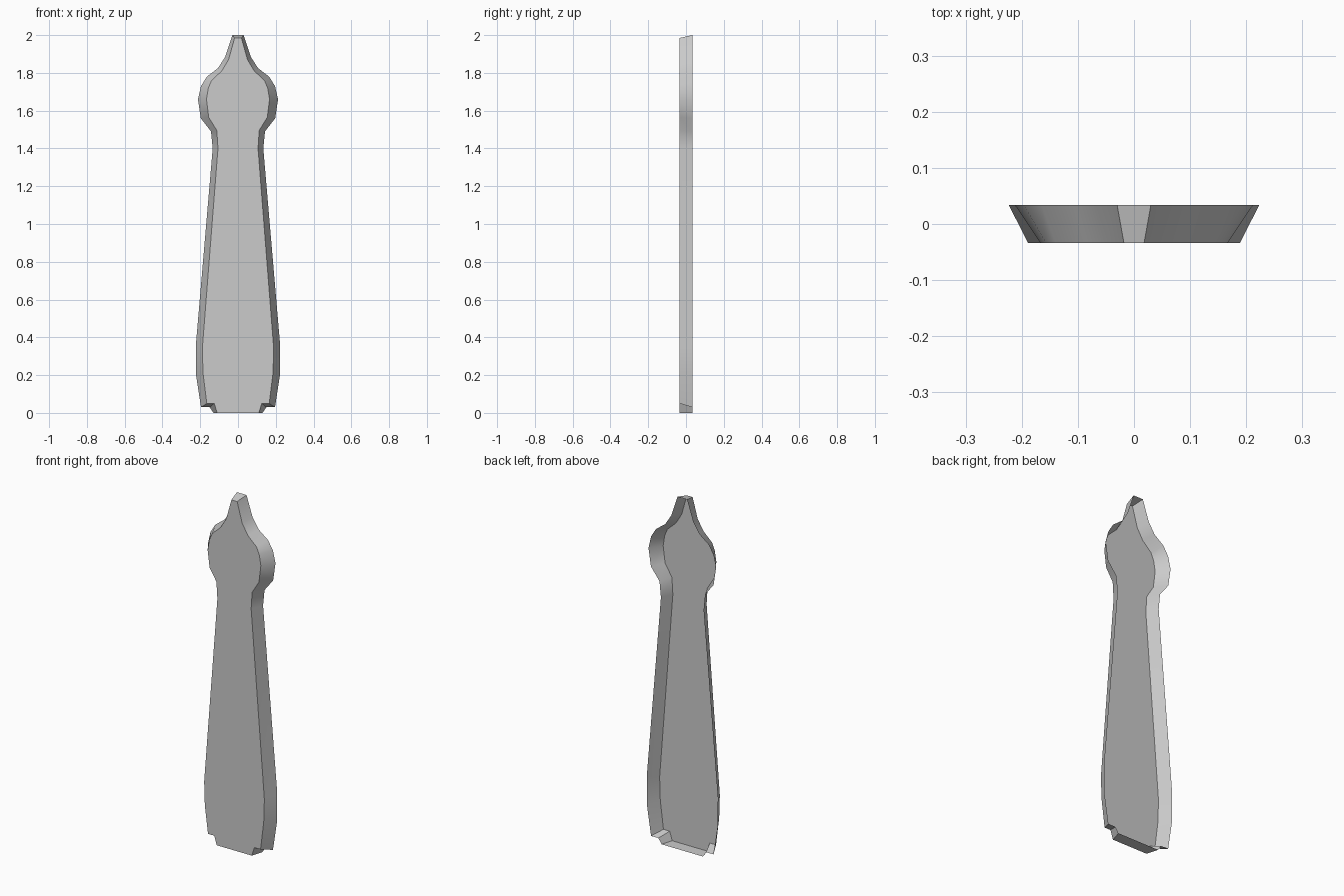
import bpy, bmesh, math

if "Cube" in bpy.data.objects:
    bpy.data.objects.remove(bpy.data.objects["Cube"])

HALF_DEPTH = 0.0335

# Right-hand half outlines (x, z), bottom to top: wide back rim and bevelled-in front
BACK = [(0.13, 0), (0.15, 0.03), (0.196, 0.03), (0.222, 0.20), (0.223, 0.36),
        (0.134, 1.40), (0.143, 1.49), (0.197, 1.56), (0.212, 1.66), (0.196, 1.73),
        (0.165, 1.78), (0.106, 1.825), (0.068, 1.885), (0.03, 2.0)]
FRONT = [(0.11, 0), (0.126, 0.05), (0.165, 0.05), (0.185, 0.21), (0.189, 0.34),
         (0.106, 1.40), (0.112, 1.495), (0.155, 1.565), (0.167, 1.66), (0.157, 1.72),
         (0.14, 1.76), (0.086, 1.81), (0.05, 1.87), (0.018, 1.985)]


def ring(bm, half, y):
    """Mirror a half outline into a closed loop of vertices."""
    pts = half + [(-x, z) for x, z in reversed(half)]
    return [bm.verts.new((x, y, z)) for x, z in pts]


# Board shell: front face with sloping sides, open at the back
bm = bmesh.new()
front = ring(bm, FRONT, -HALF_DEPTH)
back = ring(bm, BACK, HALF_DEPTH)
bm.faces.new(front)
back_cap = bm.faces.new(list(reversed(back)))
n = len(front)
for i in range(n):
    j = (i + 1) % n
    bm.faces.new((front[j], front[i], back[i], back[j]))
bmesh.ops.recalc_face_normals(bm, faces=bm.faces)
bmesh.ops.delete(bm, geom=[back_cap], context='FACES_ONLY')
mesh = bpy.data.meshes.new("picket_board")
bm.to_mesh(mesh)
bm.free()

board = bpy.data.objects.new("picket_board", mesh)
bpy.context.collection.objects.link(board)
grey = bpy.data.materials.new("light grey")
grey.diffuse_color = (0.6, 0.6, 0.6, 1)
grey.use_nodes = True
grey.node_tree.nodes["Principled BSDF"].inputs["Base Color"].default_value = grey.diffuse_color
mesh.materials.append(grey)

# Smooth sides, crisp rims
bpy.context.view_layer.objects.active = board
board.select_set(True)
bpy.ops.object.shade_smooth_by_angle(angle=math.radians(35))
